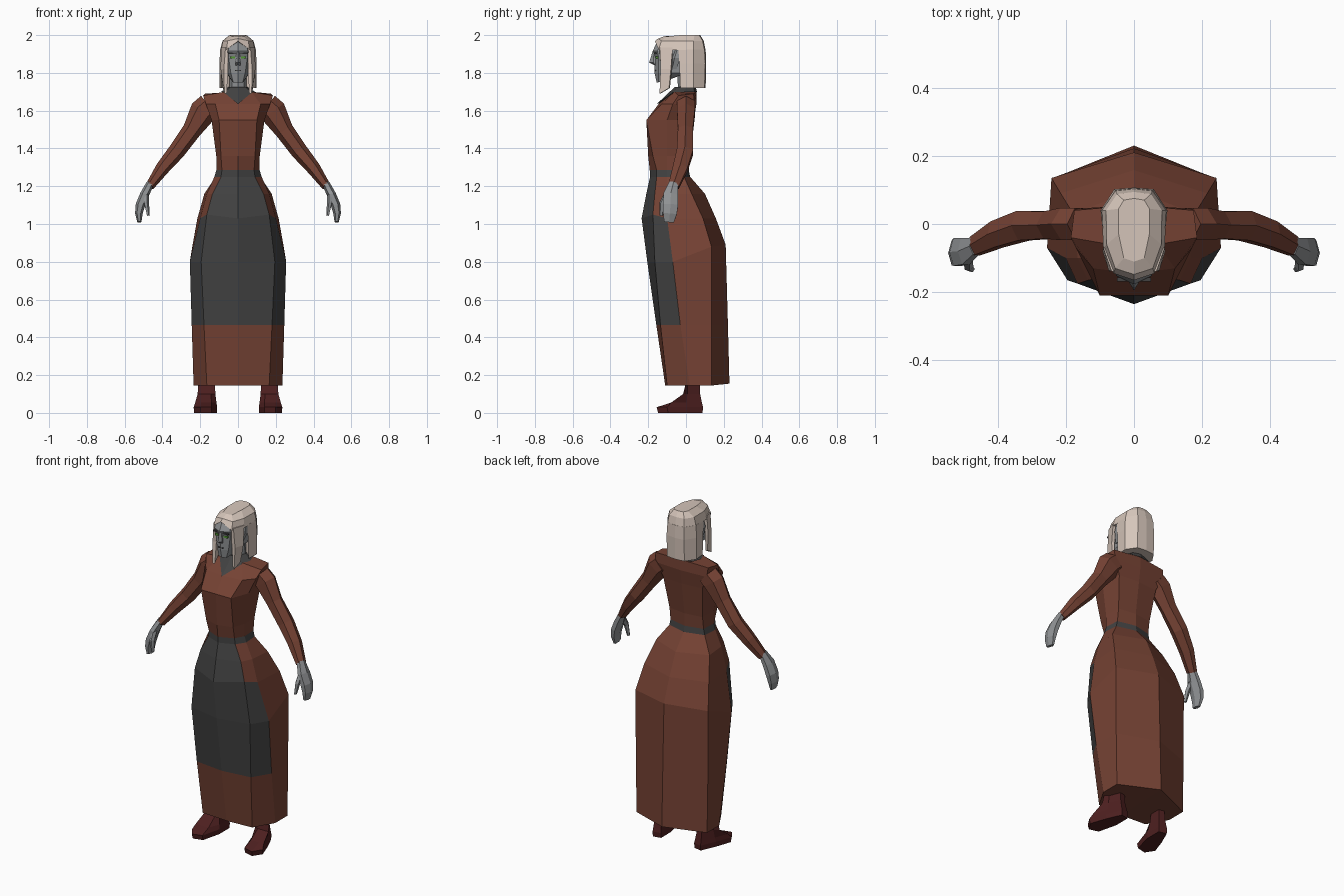
import bpy, bmesh
from math import cos, sin, pi
from mathutils import Vector


def material(name, r, g, b):
    m = bpy.data.materials.new(name)
    m.diffuse_color = (r, g, b, 1)
    return m


BROWN = material("brown_cloth", .18, .055, .034)
DARK = material("dark_cloth", .055, .055, .055)
SKIN = material("grey_skin", .28, .29, .3)
HAIR = material("pale_hair", .68, .57, .5)
SHOE = material("dark_red", .075, .014, .014)
GREEN = material("eye_green", .08, .3, .03)


def loft(name, rings, mats, closed=True, caps=True, pick=None):
    """Skin the rings and mirror over x. Open rings are half outlines from front to back."""
    bm = bmesh.new()
    vs = [[bm.verts.new(p) for p in r] for r in rings]
    n = len(rings[0])
    for i in range(len(vs) - 1):
        for j in range(n if closed else n - 1):
            k = (j + 1) % n
            f = bm.faces.new((vs[i][j], vs[i][k], vs[i + 1][k], vs[i + 1][j]))
            f.material_index = pick(i, j) if pick else 0
    if caps:
        bm.faces.new(vs[0])
        bm.faces.new(vs[-1])
    bmesh.ops.recalc_face_normals(bm, faces=bm.faces[:])
    me = bpy.data.meshes.new(name)
    bm.to_mesh(me)
    bm.free()
    for m in mats:
        me.materials.append(m)
    ob = bpy.data.objects.new(name, me)
    bpy.context.collection.objects.link(ob)
    mod = ob.modifiers.new("mirror", 'MIRROR')
    mod.merge_threshold = .0005
    return ob


def level(z, *pts):
    """Half outline at height z; a point may carry its own height."""
    return [(p[0], p[1], p[2] if len(p) > 2 else z) for p in pts]


def limb(name, path, mat, sides=6):
    """Tube along path of (x, y, z, thickness, depth)."""
    rings = []
    for i, (x, y, z, a, b) in enumerate(path):
        p, q = path[max(i - 1, 0)], path[min(i + 1, len(path) - 1)]
        d = (Vector(q[:3]) - Vector(p[:3])).normalized()
        u = Vector((0, 1, 0)).cross(d).normalized()
        w = d.cross(u)
        c = Vector((x, y, z))
        rings.append([c + u * a * cos(2 * pi * k / sides) + w * b * sin(2 * pi * k / sides)
                      for k in range(sides)])
    return loft(name, rings, [mat])


def box(name, c, s, mat):
    rings = [[(c[0] + sx * s[0] / 2, c[1] + sy * s[1] / 2, c[2] + sz * s[2] / 2)
              for sx, sy in ((-1, -1), (1, -1), (1, 1), (-1, 1))] for sz in (-1, 1)]
    return loft(name, rings, [mat])


# long skirt with dark apron panel and belt
waist = level(1.285, (0, -.192), (.085, -.155), (.115, -.10), (.11, -.01), (0, .015))
skirt = [
    level(.145, (0, -.11), (.165, -.10), (.235, .02), (.235, .135), (0, .23, .155)),
    level(.465, (0, -.157), (.18, -.135), (.245, -.03), (.24, .135), (0, .222)),
    level(.8, (0, -.205), (.195, -.165), (.255, -.07), (.242, .135, .88), (0, .21, .89)),
    level(1.03, (0, -.235), (.165, -.175, 1.05), (.2, -.10), (.215, .09), (0, .158)),
    level(1.16, (0, -.21), (.135, -.165), (.165, -.10), (.178, .03), (0, .10)),
    level(1.25, (0, -.19), (.09, -.155), (.125, -.10), (.118, -.01), (0, .022)),
    waist]
loft("skirt", skirt, [BROWN, DARK], closed=False,
     pick=lambda i, j: int(i == 5 or (1 <= i and j == 0) or (i in (1, 2) and j == 1)))

# bodice
loft("bodice", [
    waist,
    level(1.36, (0, -.2), (.09, -.175), (.115, -.10), (.11, .0), (0, .015)),
    level(1.55, (0, -.21), (.10, -.21), (.14, -.10), (.13, .03), (0, .042)),
    level(1.635, (0, -.145), (.12, -.13), (.17, -.07), (.17, .045), (0, .055)),
    level(1.70, (0, -.075), (.07, -.06), (.185, -.04, 1.68), (.175, .04, 1.69), (0, .055))],
    [BROWN], closed=False)

# dark collar: front V and neck band
loft("collar", [
    level(1.70, (0, -.155, 1.635), (.072, -.07, 1.695), (.09, -.01), (.07, .045), (0, .058)),
    level(1.725, (0, -.06), (.04, -.045), (.05, 0), (.035, .04), (0, .052))],
    [DARK], closed=False)

# sleeves
limb("sleeve", [(.15, .0, 1.625, .07, .055), (.185, .0, 1.595, .072, .055),
                (.245, -.003, 1.495, .05, .046), (.325, -.005, 1.385, .045, .05),
                (.4, -.03, 1.295, .037, .045), (.467, -.065, 1.2, .024, .033)], BROWN)

# hands and thumbs
limb("hand", [(.465, -.065, 1.215, .02, .028), (.495, -.08, 1.155, .024, .045),
              (.517, -.082, 1.10, .025, .047), (.525, -.085, 1.055, .02, .042),
              (.522, -.09, 1.01, .011, .03)], SKIN)
limb("thumb", [(.488, -.095, 1.16, .015, .02), (.485, -.125, 1.11, .014, .016),
               (.475, -.132, 1.045, .008, .01)], SKIN, 5)

# neck and head
limb("neck", [(0.0, .005, 1.69, .045, .045), (0.0, -.005, 1.84, .045, .045)], SKIN, 8)
loft("head", [
    level(1.75, (0, -.155), (.025, -.147), (.035, -.10, 1.76), (.04, -.04, 1.79), (0, -.02, 1.79)),
    level(1.80, (0, -.167), (.038, -.145), (.058, -.09), (.062, .0), (0, .04)),
    level(1.885, (0, -.168), (.05, -.145), (.068, -.09), (.075, .02), (0, .07)),
    level(1.915, (0, -.177), (.052, -.152), (.07, -.09), (.08, .03), (0, .08)),
    level(1.97, (0, -.15), (.04, -.13), (.06, -.08), (.065, .03), (0, .07))],
    [SKIN], closed=False)
loft("nose", [level(1.84, (0, -.165), (.012, -.165), (.01, -.155), (0, -.15)),
              level(1.855, (0, -.195), (.014, -.172), (.014, -.155), (0, -.15)),
              level(1.91, (0, -.178), (.008, -.17), (.008, -.155), (0, -.15))],
     [SKIN], closed=False)
box("eye", (.029, -.154, 1.882), (.026, .014, .011), GREEN)
box("eyebrow", (.03, -.163, 1.905), (.04, .012, .008), DARK)
box("mouth", (.008, -.164, 1.813), (.016, .008, .006), DARK)
loft("ear", [level(1.82, (.06, -.07), (.068, -.075), (.068, -.05), (.06, -.05)),
             level(1.88, (.065, -.075), (.088, -.06), (.088, -.03), (.065, -.04)),
             level(1.93, (.065, -.06), (.085, -.045), (.085, -.03), (.065, -.035))], [SKIN])

# hair: cap, back fall and front locks
loft("hair_cap", [
    level(1.92, (0, -.165, 1.968), (.06, -.145, 1.925), (.09, -.07), (.095, .04), (.055, .098), (0, .104)),
    level(1.97, (0, -.148, 1.982), (.055, -.13), (.08, -.06), (.082, .04), (.05, .088), (0, .094)),
    level(2.0, (0, -.11, 1.995), (.03, -.10, 1.993), (.045, -.03), (.045, .045), (.03, .07), (0, .075))],
    [HAIR], closed=False)
loft("hair_back", [
    level(1.72, (0, .05), (.075, .0), (.09, -.03), (.097, .04), (.058, .098), (0, .104)),
    level(1.85, (0, .05), (.075, .0), (.09, -.035), (.098, .04), (.058, .102), (0, .107)),
    level(1.925, (0, .05), (.075, -.01), (.09, -.04), (.095, .04), (.055, .098), (0, .104))],
    [HAIR], closed=False)
loft("hair_lock", [
    level(1.69, (.06, -.135), (.072, -.14), (.08, -.09, 1.72), (.07, -.085, 1.72)),
    level(1.82, (.052, -.132), (.075, -.135), (.092, -.08), (.075, -.075)),
    level(1.935, (.052, -.143), (.066, -.138), (.09, -.07), (.065, -.07))], [HAIR])


# shoes: sole outline pulled back and narrowed towards the ankle
def sole(z, ymin, s):
    pts = [(.11, .08), (.16, .09), (.2, 0), (.235, -.1), (.2, -.155), (.14, -.14), (.11, -.02)]
    return [(.15 + (x - .15) * s, .03 + (max(y, ymin) - .03) * s, z) for x, y in pts]


loft("shoe", [sole(0, -.16, .96), sole(.03, -.16, 1), sole(.055, -.09, .9),
              sole(.1, -.03, .75), sole(.17, -.01, .7)], [SHOE])
